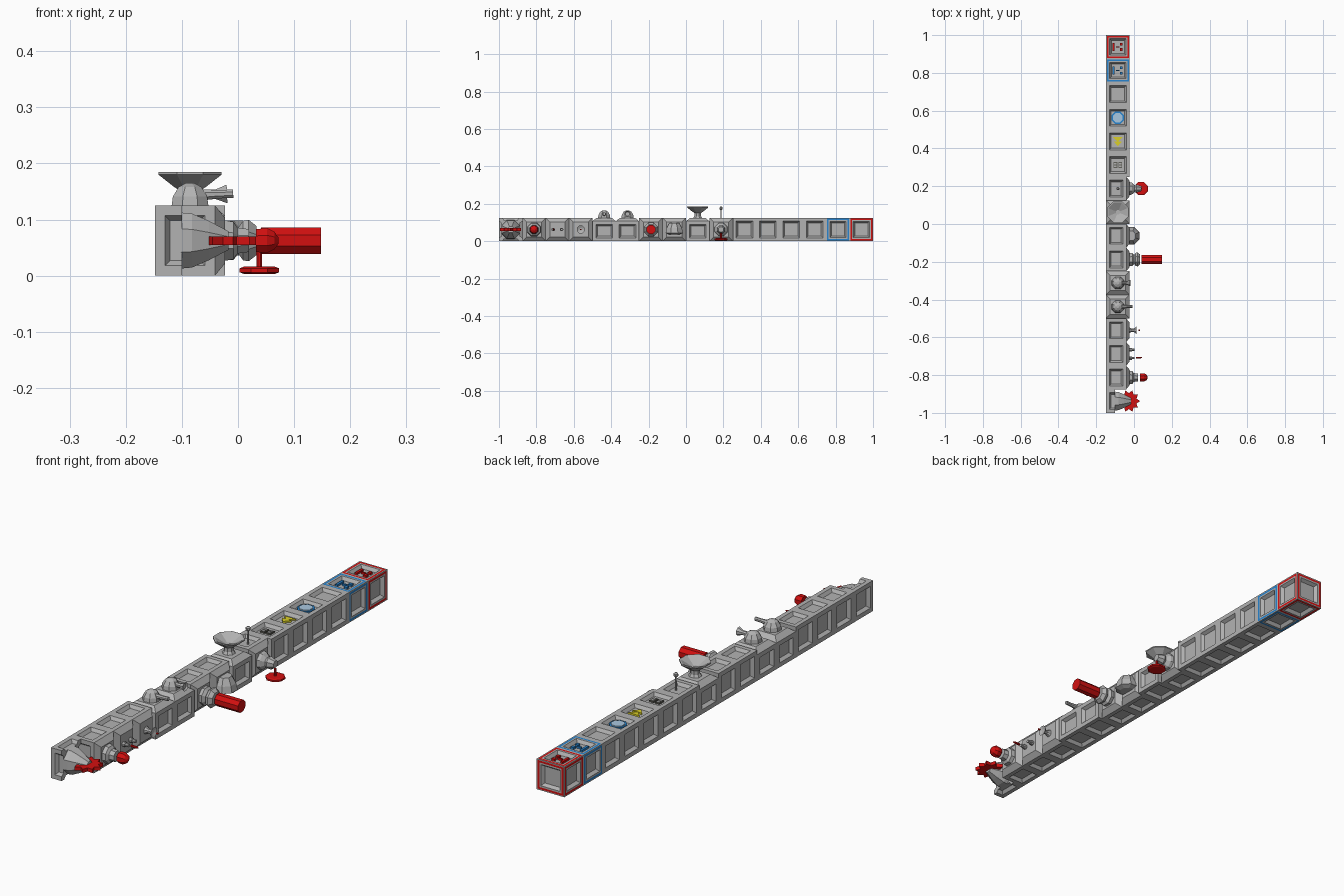
import bpy, bmesh, math
from mathutils import Matrix, Vector

if "Cube" in bpy.data.objects:
    bpy.data.objects.remove(bpy.data.objects["Cube"])

def mat(name, c):
    m = bpy.data.materials.new(name)
    m.diffuse_color = (*c, 1)
    m.use_nodes = True
    m.node_tree.nodes["Principled BSDF"].inputs["Base Color"].default_value = m.diffuse_color
    return m

GRAY = mat("gray", (0.45, 0.45, 0.45))
RED = mat("red", (0.65, 0.005, 0.005))
BLUE = mat("blue", (0.02, 0.23, 0.62))
PALE = mat("pale_blue", (0.40, 0.58, 0.75))
YELLOW = mat("yellow", (0.70, 0.62, 0.02))
DARK = mat("dark_gray", (0.12, 0.12, 0.10))

S = 0.125                 # cube size
CX, CZ = -0.0855, 0.0625  # row centre line
FACE = CX + S / 2         # right face of the row

def cy(i):
    return -1 + S * (i + 0.5)

def finish(bm, name, *mats):
    bmesh.ops.recalc_face_normals(bm, faces=bm.faces)
    me = bpy.data.meshes.new(name)
    bm.to_mesh(me)
    bm.free()
    for m in mats:
        me.materials.append(m)
    ob = bpy.data.objects.new(name, me)
    bpy.context.collection.objects.link(ob)
    return ob

def box(name, loc, size, m):
    bm = bmesh.new()
    bmesh.ops.create_cube(bm, size=1)
    bmesh.ops.scale(bm, vec=size, verts=bm.verts)
    bmesh.ops.translate(bm, vec=loc, verts=bm.verts)
    return finish(bm, name, m)

def lathe(name, prof, loc, m, axis="Z", sides=8, tilt=0.0):
    """Turn (radius, height) points about Z or X."""
    bm = bmesh.new()
    rings = []
    for r, h in prof:
        if r == 0:
            rings.append([bm.verts.new((0, 0, h))])
        else:
            rings.append([bm.verts.new((r * math.cos(a), r * math.sin(a), h))
                          for a in (2 * math.pi * (k + 0.5) / sides for k in range(sides))])
    for a, b in zip(rings, rings[1:]):
        for k in range(sides):
            n = (k + 1) % sides
            if len(b) == 1:
                bm.faces.new((a[k], a[n], b[0]))
            elif len(a) == 1:
                bm.faces.new((a[0], b[n], b[k]))
            else:
                bm.faces.new((a[k], a[n], b[n], b[k]))
    for ring in (rings[0], rings[-1]):
        if len(ring) > 1:
            bm.faces.new(ring)
    M = Matrix.Translation(loc)
    if axis == "X":
        M = M @ Matrix.Rotation(math.pi / 2 - tilt, 4, "Y")
    bm.transform(M)
    return finish(bm, name, m)

def prism(name, pts, z0, z1, m):
    bm = bmesh.new()
    f = bm.faces.new([bm.verts.new((x, y, z0)) for x, y in pts])
    ext = bmesh.ops.extrude_face_region(bm, geom=[f])["geom"]
    bmesh.ops.translate(bm, vec=(0, 0, z1 - z0),
                        verts=[v for v in ext if isinstance(v, bmesh.types.BMVert)])
    return finish(bm, name, m)

def block(i, mount=None, trim=None, cut=None):
    """Cube with sunken panels; mount = direction of a tapered weapon face."""
    bm = bmesh.new()
    bmesh.ops.create_cube(bm, size=S)
    bm.normal_update()

    def inset(f, t, d=0.0):
        return bmesh.ops.inset_individual(bm, faces=[f], thickness=t, depth=d,
                                          use_even_offset=True)["faces"]
    for f in list(bm.faces):
        if mount and f.normal.dot(Vector(mount)) > 0.9:
            bmesh.ops.translate(bm, vec=-0.018 * Vector(mount), verts=f.verts)
            bm.normal_update()
            inset(f, 0.022, 0.018)
    bm.normal_update()
    for f in [f for f in bm.faces if max(map(abs, f.normal)) > 0.99]:
        if mount and f.normal.dot(Vector(mount)) > 0.9:
            continue
        if trim:
            inset(f, 0.004)
            for r in inset(f, 0.008):
                r.material_index = 1
            inset(f, 0.007)
        else:
            inset(f, 0.018)
        inset(f, 0.009, -0.013)
    bmesh.ops.translate(bm, vec=(CX, cy(i), CZ), verts=bm.verts)
    if cut is not None:
        geom = bm.verts[:] + bm.edges[:] + bm.faces[:]
        bmesh.ops.bisect_plane(bm, geom=geom, plane_co=(cut, 0, 0), plane_no=(1, 0, 0),
                               clear_outer=True)
        bmesh.ops.holes_fill(bm, edges=[e for e in bm.edges if e.is_boundary])
    finish(bm, f"cube_{i}", GRAY, trim or GRAY)

# Row of sixteen cubes
SIDE, UP = (1, 0, 0), (0, 0, 1)
for i in range(16):
    block(i, SIDE if i in (1, 2, 3, 6, 7, 9) else UP if i in (4, 5, 8) else None,
          {14: BLUE, 15: RED}.get(i), -0.10 if i == 0 else None)

# Saw on the first cube
lathe("saw_mount", [(0.054, 0), (0.052, 0.02), (0.038, 0.05), (0.018, 0.085)],
      (-0.102, cy(0), CZ), GRAY, "X")
prism("saw_blade", [(-0.027 + r * math.cos(a), cy(0) + r * math.sin(a))
                    for k in range(20)
                    for r, a in [((0.059, 0.042)[k % 2], math.pi * k / 10)]],
      0.055, 0.070, RED)

# Rocket launcher
p = (FACE, cy(1), CZ)
lathe("rocket_launcher", [(0.040, -0.005), (0.036, 0.015), (0.025, 0.022), (0.022, 0.043)], p, GRAY, "X")
lathe("rocket", [(0.022, 0.055), (0.024, 0.075), (0.017, 0.088), (0.006, 0.095)], p, RED, "X")

# Twin guns
for s in (-1, 1):
    lathe("gun_barrel", [(0.010, -0.005), (0.010, 0.012), (0.007, 0.012), (0.007, 0.026)],
          (FACE, cy(2) + 0.022 * s, CZ), GRAY, "X")
lathe("bullet", [(0.005, 0.034), (0.005, 0.055), (0.002, 0.066)], (FACE, cy(2) - 0.02, CZ), RED, "X")

# Small flared gun
p = (FACE, cy(3), CZ)
lathe("flared_gun", [(0.018, -0.004), (0.009, 0.012), (0.010, 0.022), (0.022, 0.036), (0.008, 0.030)], p, GRAY, "X")
lathe("pellet", [(0.004, 0.048), (0.004, 0.055)], p, RED, "X", 6)

# Roof turrets
DOME = [(0.036, -0.004), (0.033, 0.016), (0.022, 0.033), (0.008, 0.040)]
for i, prof in ((4, [(0.011, 0.02), (0.008, 0.05), (0.008, 0.077)]),
                (5, [(0.010, 0.02), (0.009, 0.045), (0.018, 0.066), (0.012, 0.060)])):
    lathe("turret_dome", DOME, (CX, cy(i), S), GRAY)
    lathe("turret_barrel", prof, (CX, cy(i), S + 0.018), GRAY, "X", 8, 0.04)

# Heavy cannon with its red shot
p = (FACE, cy(6), CZ)
lathe("cannon", [(0.036, -0.004), (0.038, 0.014), (0.026, 0.024), (0.038, 0.032),
                 (0.040, 0.042), (0.028, 0.056)], p, GRAY, "X")
lathe("cannon_shot", [(0.0255, 0.064), (0.0255, 0.171)], p, RED, "X")

# Hood
lathe("hood", [(0.030, 0.036), (0.050, 0.044), (0.044, 0.070), (0.028, 0.098)],
      (-0.017, cy(7), 0), GRAY)

# Dish
lathe("dish", [(0.028, -0.004), (0.019, 0.010), (0.019, 0.026), (0.032, 0.034), (0.061, 0.055),
               (0.061, 0.060), (0.055, 0.060), (0.012, 0.036)], (CX, cy(8), S), GRAY)

# Mine layer, mine and antenna
lathe("mine_layer", [(0.038, -0.004), (0.034, 0.012), (0.020, 0.026), (0.024, 0.036), (0.015, 0.062)],
      (FACE, cy(9), CZ), GRAY, "X")
lathe("mine", [(0.030, 0.003), (0.038, 0.006), (0.038, 0.013), (0.030, 0.016), (0.005, 0.016),
               (0.005, 0.045)], (0.038, cy(9), 0), RED)
lathe("antenna", [(0.004, 0.110), (0.003, 0.165), (0.009, 0.171), (0.009, 0.180), (0.004, 0.185)],
      (CX, cy(9), 0), GRAY)

# Roof symbols lying in the panels
Z = S - 0.013
for s in (-1, 1):
    box("gray_symbol", (CX + 0.013 * s, cy(10), Z + 0.003), (0.020, 0.030, 0.006), DARK)
    for t in (-1, 1):
        box("gray_symbol_inset", (CX + 0.013 * s, cy(10) + 0.007 * t, Z + 0.004), (0.013, 0.009, 0.007), GRAY)
for k, w in ((0, 0.026), (1, 0.022)):
    y = cy(11) + 0.022 - 0.022 * k
    prism("yellow_arrow", [(CX - w, y), (CX + w, y), (CX, y - 0.026)], Z, Z + 0.006 + 0.001 * k, YELLOW)
lathe("round_symbol_rim", [(0.035, 0), (0.035, 0.005)], (CX, cy(12), Z), BLUE)
lathe("round_symbol", [(0.029, 0), (0.027, 0.008)], (CX, cy(12), Z), PALE)
for i, m in ((14, BLUE), (15, RED)):
    for x, y, w, d in ((-0.022, 0, 0.010, 0.044), (0.018, 0.014, 0.014, 0.014),
                       (0.018, -0.014, 0.014, 0.014), (0, 0, 0.020, 0.007)):
        box("switch", (CX + x, cy(i) + y, Z + 0.004), (w, d, 0.008), m)
